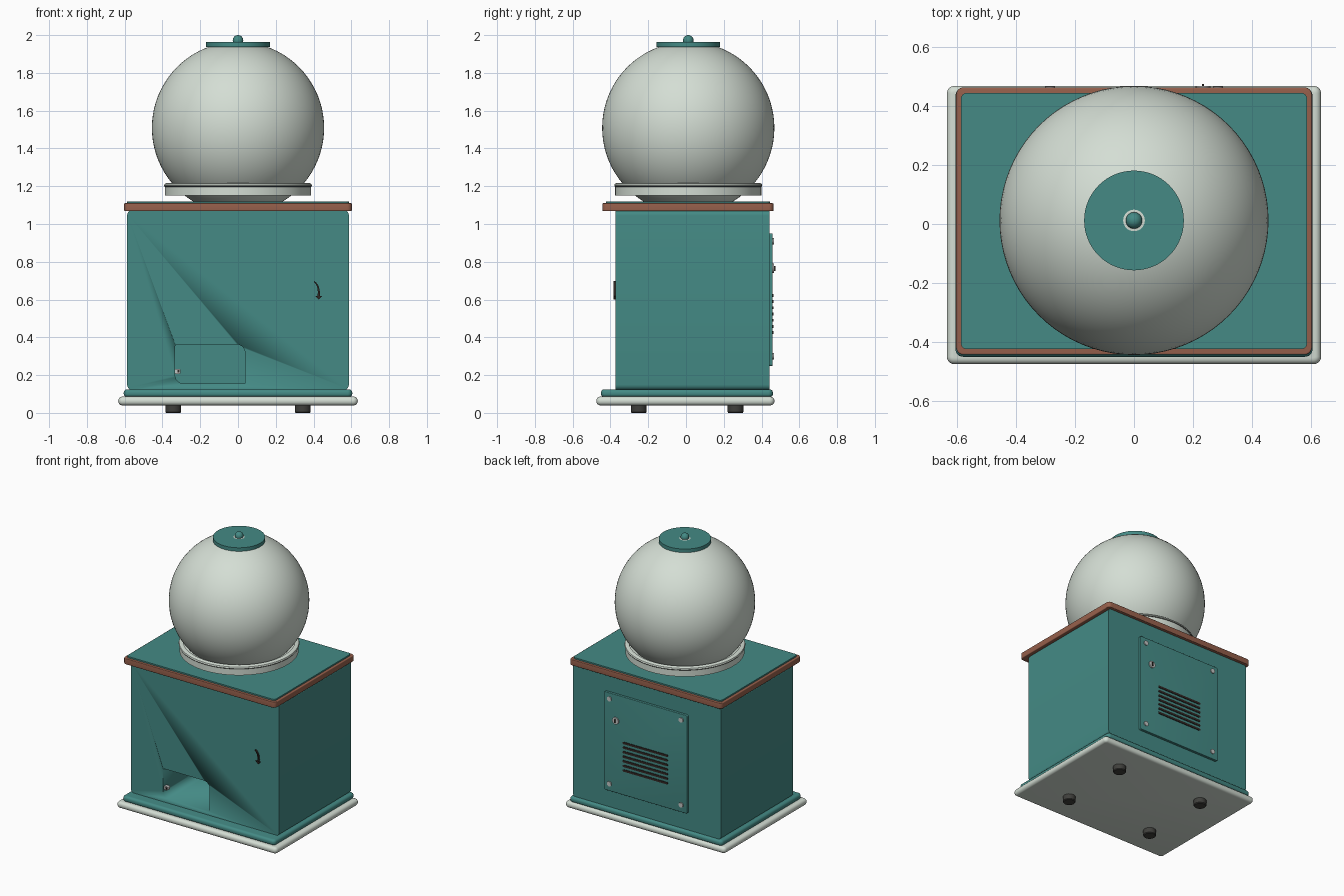
import bpy, bmesh, math
from mathutils import Vector

if "Cube" in bpy.data.objects:
    bpy.data.objects.remove(bpy.data.objects["Cube"])


def material(name, rgb):
    m = bpy.data.materials.new(name)
    m.diffuse_color = (*rgb, 1)
    m.use_nodes = True
    m.node_tree.nodes["Principled BSDF"].inputs["Base Color"].default_value = m.diffuse_color
    return m


TEAL = material("teal paint", (0.058, 0.255, 0.235))
WHITE = material("off white", (0.66, 0.73, 0.66))
WOOD = material("red brown wood", (0.31, 0.118, 0.072))
DARK = material("dark rubber", (0.05, 0.05, 0.045))
INK = material("dark brown", (0.03, 0.02, 0.017))
METAL = material("pale metal", (0.55, 0.57, 0.56))


def finish(name, bm, mat, angle=35):
    bmesh.ops.recalc_face_normals(bm, faces=bm.faces)
    me = bpy.data.meshes.new(name)
    bm.to_mesh(me)
    bm.free()
    me.materials.append(mat)
    ob = bpy.data.objects.new(name, me)
    bpy.context.collection.objects.link(ob)
    bpy.ops.object.select_all(action='DESELECT')
    ob.select_set(True)
    bpy.context.view_layer.objects.active = ob
    bpy.ops.object.shade_smooth_by_angle(angle=math.radians(angle))
    return ob


def rounded(u0, u1, v0, v1, radii, n=6):
    """Rectangle outline; radii run bottom-left, bottom-right, top-right, top-left."""
    if not isinstance(radii, tuple):
        radii = (radii,) * 4
    pts = []
    for k, (u, v, su, sv) in enumerate([(u0, v0, 1, 1), (u1, v0, -1, 1),
                                        (u1, v1, -1, -1), (u0, v1, 1, -1)]):
        r = radii[k]
        if r == 0:
            pts.append((u, v))
            continue
        for i in range(n + 1):
            a = math.pi + k * math.pi / 2 + i / n * math.pi / 2
            pts.append((u + su * r + r * math.cos(a), v + sv * r + r * math.sin(a)))
    return pts


def prism(name, pts, axis, lo, hi, mat, bevel_lo=0, bevel_hi=0):
    """Extrude an outline along y or z, optionally rounding the end rims."""
    bm = bmesh.new()
    place = (lambda u, v, w: (u, v, w)) if axis == 'z' else (lambda u, v, w: (u, w, v))
    rings = [[bm.verts.new(place(u, v, w)) for u, v in pts] for w in (lo, hi)]
    caps = [bm.faces.new(r) for r in rings]
    n = len(pts)
    for i in range(n):
        j = (i + 1) % n
        bm.faces.new((rings[0][i], rings[0][j], rings[1][j], rings[1][i]))
    bmesh.ops.recalc_face_normals(bm, faces=bm.faces)
    rims = [list(c.edges) for c in caps]
    for rim, size in zip(rims, (bevel_lo, bevel_hi)):
        if size:
            bmesh.ops.bevel(bm, geom=rim, offset=size, segments=5, profile=0.5,
                            affect='EDGES', clamp_overlap=False)
    return finish(name, bm, mat)


def lathe(name, profile, centre, mat, steps=64, closed=False):
    """Spin (radius, z) points around a vertical line; r = 0 becomes a pole."""
    bm = bmesh.new()
    rings = []
    for r, z in profile:
        count = 1 if r == 0 else steps
        rings.append([bm.verts.new((centre[0] + r * math.cos(2 * math.pi * i / steps),
                                    centre[1] + r * math.sin(2 * math.pi * i / steps), z))
                      for i in range(count)])
    pairs = list(zip(rings, rings[1:])) + ([(rings[-1], rings[0])] if closed else [])
    for a, b in pairs:
        for i in range(steps):
            j = (i + 1) % steps
            quad = [a[i % len(a)], a[j % len(a)], b[j % len(b)], b[i % len(b)]]
            bm.faces.new(list(dict.fromkeys(quad)))
    return finish(name, bm, mat)


def disc(name, x, z, r, lo, hi, mat):
    pts = [(x + r * math.cos(i * math.pi / 8), z + r * math.sin(i * math.pi / 8)) for i in range(16)]
    return prism(name, pts, 'y', lo, hi, mat)


def ball(radius, z, n=32):
    return [(radius * math.sin(math.pi * i / n) if 0 < i < n else 0,
             z - radius * math.cos(math.pi * i / n)) for i in range(n + 1)]


# Feet
for x in (-0.343, 0.343):
    for y in (-0.25, 0.262):
        lathe("foot", [(0, 0), (0.038, 0), (0.042, 0.005), (0.042, 0.045), (0, 0.045)],
              (x, y), DARK, 24)

# Stepped plinth
prism("base_slab", rounded(-0.634, 0.634, -0.475, 0.468, 0.025), 'z', 0.04, 0.086,
      WHITE, 0.021, 0.021)
prism("plinth", rounded(-0.605, 0.605, -0.45, 0.46, 0.025), 'z', 0.085, 0.125,
      TEAL, 0.015, 0.018)

# Cabinet with a delivery opening cut into the front
cabinet = prism("cabinet", rounded(-0.587, 0.587, 0.12, 1.075, 0.03), 'y', -0.373, 0.442, TEAL)
cutter = prism("opening_cutter",
               rounded(-0.333, 0.037, 0.155, 0.363, (0.045, 0, 0.045, 0.012)),
               'y', -0.5, 0.1, TEAL)
cutter.hide_render = True
cutter.hide_set(True)
cut = cabinet.modifiers.new("opening", 'BOOLEAN')
cut.operation = 'DIFFERENCE'
cut.solver = 'EXACT'
cut.object = cutter

# Small sensor on the left wall of the opening
prism("sensor", rounded(-0.335, -0.305, 0.207, 0.233, 0.005), 'y', -0.36, -0.335, METAL)
prism("sensor_face", rounded(-0.32, -0.311, 0.213, 0.227, 0), 'y', -0.364, -0.36, INK)

# Wooden rim and top plate
prism("wood_rim", rounded(-0.603, 0.603, -0.443, 0.463, 0.025), 'z', 1.068, 1.11,
      WOOD, 0.005, 0.005)
prism("top_plate", rounded(-0.587, 0.587, -0.424, 0.444, 0.02), 'z', 1.1, 1.12, TEAL)

# Globe, collar, lid and knob
MID = (0, 0.012)
lathe("globe", ball(0.456, 1.509, 40), MID, WHITE, 80)
lathe("collar", [(0.285, 1.152), (0.387, 1.152), (0.387, 1.198), (0.392, 1.203),
                 (0.389, 1.212), (0.382, 1.216), (0.362, 1.216), (0.358, 1.2), (0.322, 1.2)],
      MID, WHITE, 80, closed=True)
lathe("collar_seam", [(0.388, 1.197), (0.3905, 1.2), (0.388, 1.203), (0.38, 1.2)],
      MID, DARK, 80, closed=True)
lathe("lid", [(0, 1.938), (0.169, 1.938), (0.169, 1.9635), (0, 1.9635)], MID, TEAL)
lathe("knob", ball(0.028, 1.972, 14), MID, TEAL, 28)

# Curved arrow on the front
a, b, c = Vector((0.402, 0.695)), Vector((0.433, 0.675)), Vector((0.427, 0.618))
left, right = [], []
for i in range(9):
    t = i / 8
    p = a * (1 - t) ** 2 + b * 2 * t * (1 - t) + c * t * t
    d = ((b - a) * (1 - t) + (c - b) * t).normalized()
    side = Vector((d.y, -d.x)) * (0.003 + 0.003 * t)
    left.append(tuple(p + side))
    right.append(tuple(p - side))
head = [(0.408, 0.62), (0.428, 0.6), (0.444, 0.618)]
prism("arrow", left + head + right[::-1], 'y', -0.384, -0.372, INK)

# Service panel on the back
prism("service_panel", rounded(-0.33, 0.33, 0.247, 0.95, 0.012), 'y', 0.44, 0.459, TEAL,
      0, 0.004)
for i in range(7):
    z = 0.425 + i * 0.0328
    prism("vent_slot", rounded(-0.178, 0.178, z - 0.0075, z + 0.0075, 0.006, 4), 'y',
          0.455, 0.463, INK)
for x in (-0.284, 0.284):
    for z in (0.3, 0.908):
        disc("screw", x, z, 0.017, 0.455, 0.466, METAL)
disc("lock", 0.234, 0.765, 0.025, 0.455, 0.467, METAL)
prism("lock_key_slot", rounded(0.23, 0.238, 0.752, 0.778, 0), 'y', 0.465, 0.474, INK)
